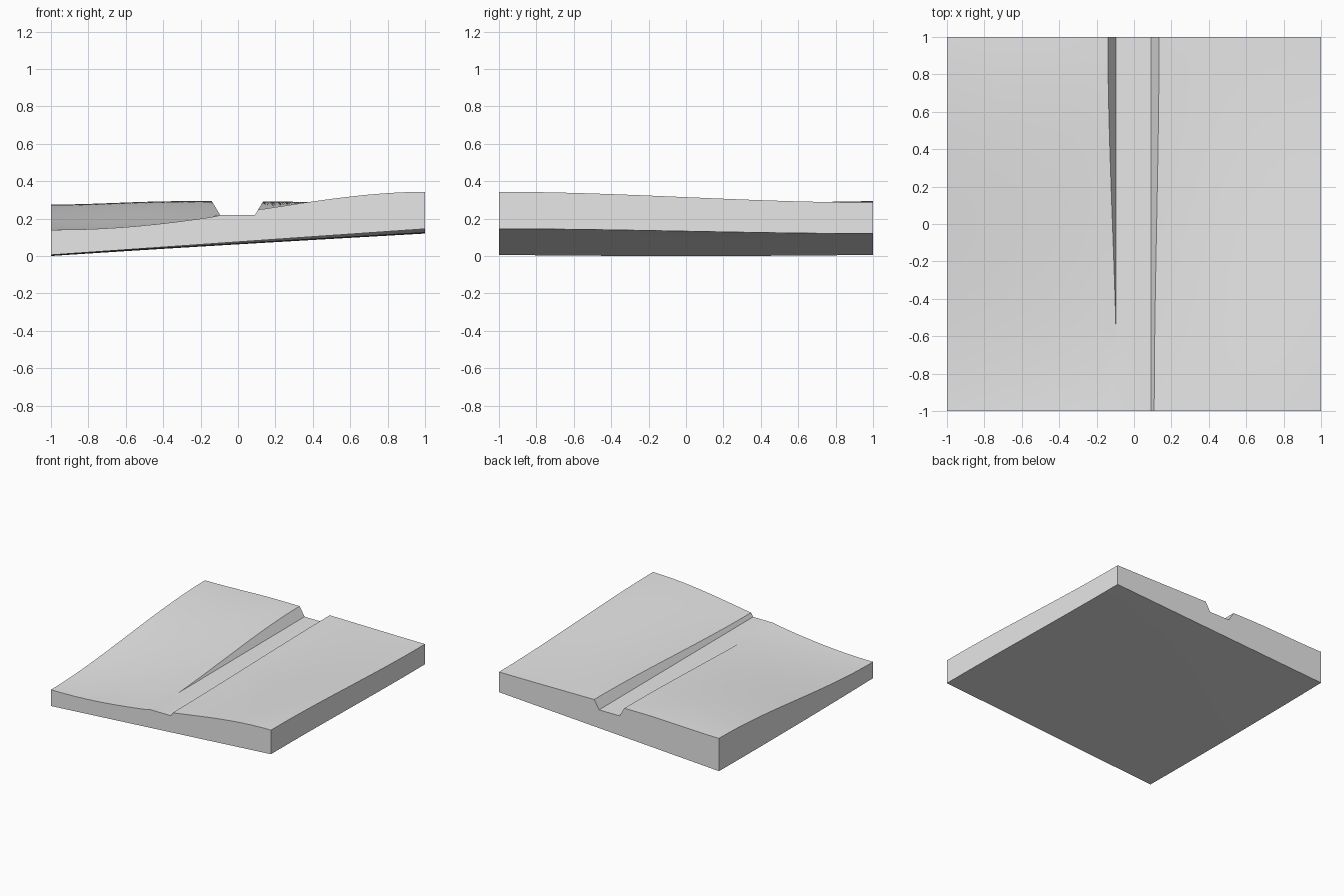
import bpy, bmesh, math

old = bpy.data.objects.get("Cube")
if old:
    bpy.data.objects.remove(old, do_unlink=True)

FLOOR_Z, FLOOR_LEFT, FLOOR_RIGHT = 0.218, -0.095, 0.09
WALL_RUN = 0.6          # sideways run of the trench walls per unit of height
ROWS, COLS = 40, 20


def smooth(t):
    return t * t * (3 - 2 * t)


def mix(a, b, t):
    return a + (b - a) * t


def ground(x, y):
    """Height of the rolling ground before the trench is cut."""
    front = mix(0.14, 0.343, smooth(((x + 1) / 2) ** 1.12))
    if x < -0.3:
        back = mix(0.275, 0.293, smooth((x + 1) / 0.7))
    else:
        back = mix(0.293, 0.286, smooth((x + 0.3) / 1.3))
    return mix(front, back, smooth((y + 1) / 2))


def underside(x, y):
    """Tilted base, slightly sagging along its low edge."""
    t = (x + 1) / 2
    low = 0.006 * y * y
    high = mix(0.145, 0.12, smooth((y + 1) / 2))
    return mix(low, high, t)


def profile(y):
    """Cross-section of the top: ground, trench, ground."""
    rise_l = max(0, ground(-0.12, y) - FLOOR_Z)
    rise_r = max(0, ground(0.12, y) - FLOOR_Z)
    lip_l = FLOOR_LEFT - WALL_RUN * rise_l
    lip_r = FLOOR_RIGHT + WALL_RUN * rise_r
    pts = []
    for i in range(COLS):
        x = mix(-1, lip_l, i / COLS)
        pts.append((x, y, ground(x, y)))
    pts.append((lip_l, y, FLOOR_Z + rise_l))
    pts.append((FLOOR_LEFT, y, FLOOR_Z))
    pts.append((FLOOR_RIGHT, y, FLOOR_Z))
    pts.append((lip_r, y, FLOOR_Z + rise_r))
    for i in range(1, COLS + 1):
        x = mix(lip_r, 1, i / COLS)
        pts.append((x, y, ground(x, y)))
    return pts


# Ground slab: matching top and bottom sheets joined by four side walls
bm = bmesh.new()
top, base = [], []
for r in range(ROWS + 1):
    pts = profile(mix(-1, 1, r / ROWS))
    top.append([bm.verts.new(p) for p in pts])
    base.append([bm.verts.new((x, y, underside(x, y))) for x, y, z in pts])


def skin(a, b):
    for i in range(len(a) - 1):
        bm.faces.new((a[i], a[i + 1], b[i + 1], b[i]))


for sheet in (top, base):
    for r in range(ROWS):
        skin(sheet[r], sheet[r + 1])
for r in (0, -1):
    skin(top[r], base[r])
for c in (0, -1):
    skin([row[c] for row in top], [row[c] for row in base])

bmesh.ops.remove_doubles(bm, verts=bm.verts[:], dist=0.0005)
bmesh.ops.recalc_face_normals(bm, faces=bm.faces[:])
mesh = bpy.data.meshes.new("ground_slab")
bm.to_mesh(mesh)
bm.free()
slab = bpy.data.objects.new("ground_slab", mesh)
bpy.context.collection.objects.link(slab)

# Plain grey surface
grey = bpy.data.materials.new("light_grey")
grey.use_nodes = True
colour = (0.8, 0.8, 0.8, 1)
grey.diffuse_color = colour
grey.node_tree.nodes["Principled BSDF"].inputs["Base Color"].default_value = colour
mesh.materials.append(grey)

bpy.ops.object.select_all(action="DESELECT")
slab.select_set(True)
bpy.context.view_layer.objects.active = slab
bpy.ops.object.shade_smooth_by_angle(angle=math.radians(30))
